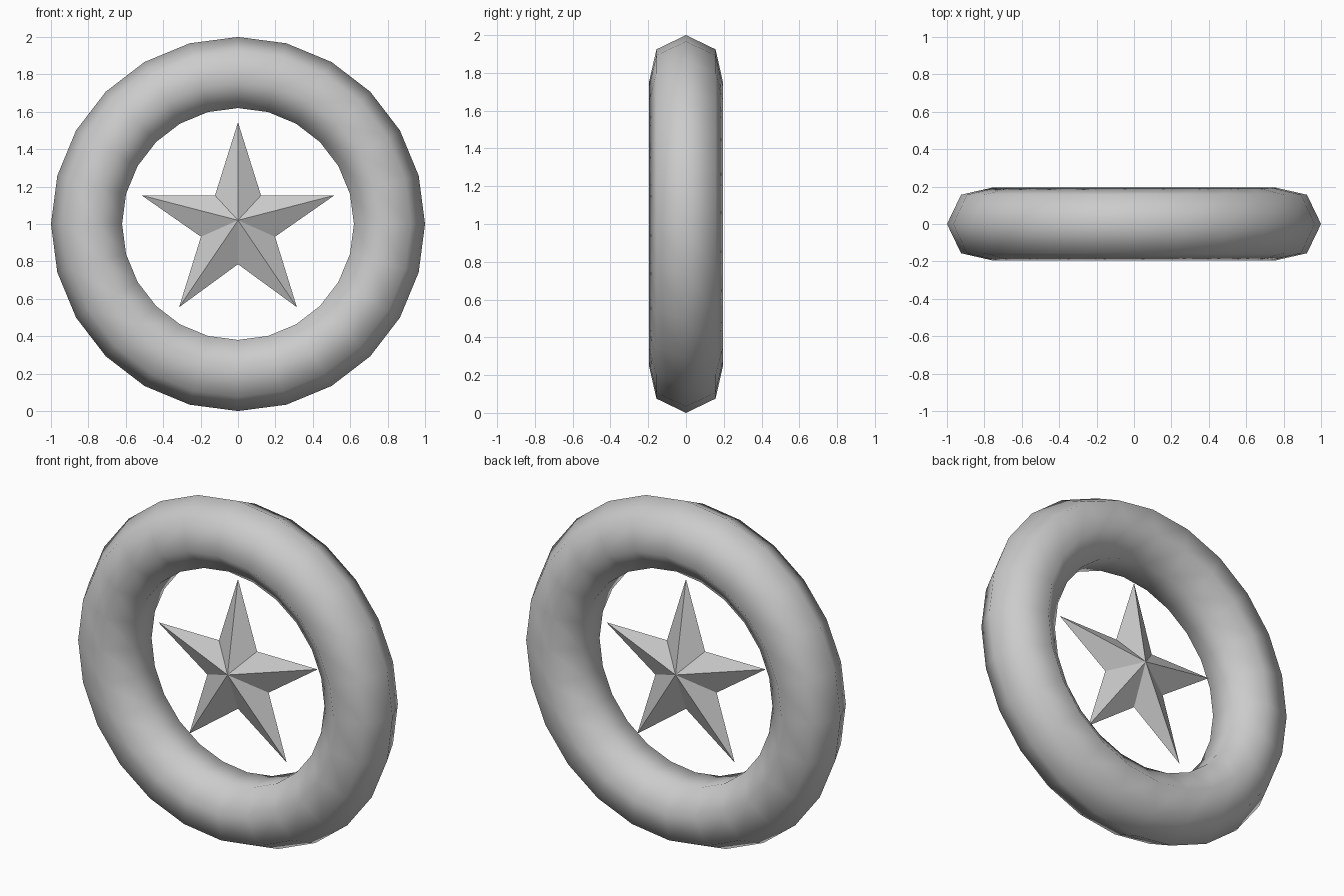
import bpy
import bmesh
from math import pi

if "Cube" in bpy.data.objects:
    bpy.data.objects.remove(bpy.data.objects["Cube"])

# Ring: 24 segments around, seven-sided cross-section, smooth shaded
bpy.ops.mesh.primitive_torus_add(major_segments=24, minor_segments=7,
                                 major_radius=0.8, minor_radius=0.2,
                                 location=(0, 0, 1), rotation=(pi / 2, 0, 0))
ring = bpy.context.object
ring.name = "ring"
bpy.ops.object.transform_apply(location=True, rotation=True, scale=True)
bpy.ops.object.shade_smooth()

# Star: right half of the outline, top to bottom, mirrored to the left
half = [(0, 1.544), (0.123, 1.153), (0.515, 1.153), (0.198, 0.932),
        (0.315, 0.555), (0, 0.785)]
outline = half + [(-x, z) for x, z in half[-2:0:-1]]
peak_depth = 0.097

bm = bmesh.new()
rim = [bm.verts.new((x, 0, z)) for x, z in outline]
# Facets rise from the sharp rim to a peak on the front and back
for y in (-peak_depth, peak_depth):
    peak = bm.verts.new((0, y, 1.02))
    for i, v in enumerate(rim):
        bm.faces.new((v, rim[(i + 1) % len(rim)], peak))
bmesh.ops.recalc_face_normals(bm, faces=bm.faces)
mesh = bpy.data.meshes.new("star")
bm.to_mesh(mesh)
bm.free()
star = bpy.data.objects.new("star", mesh)
bpy.context.collection.objects.link(star)
